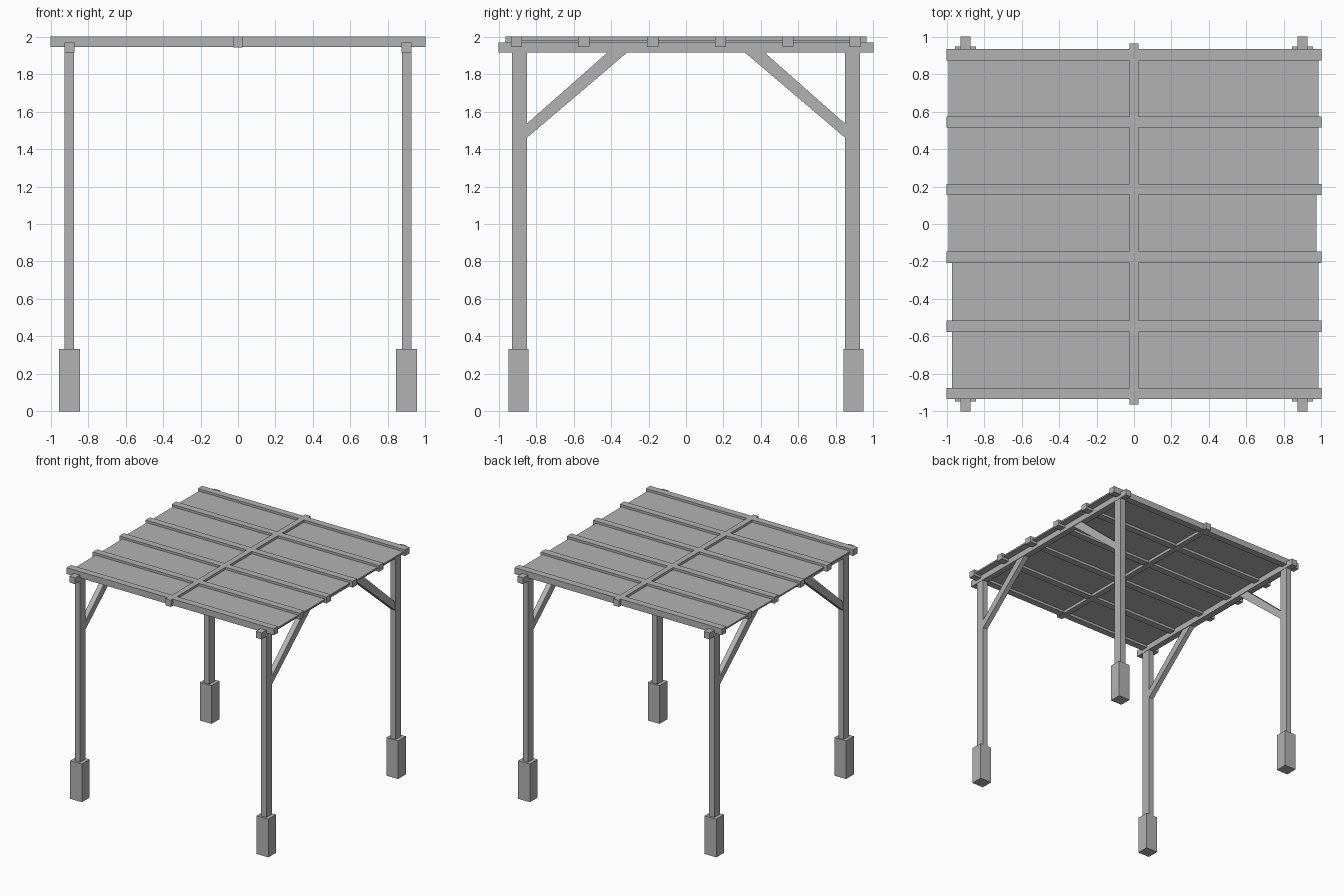
import bpy
import bmesh

default = bpy.data.objects.get("Cube")
if default:
    bpy.data.objects.remove(default, do_unlink=True)

GREY = (0.45, 0.45, 0.45, 1)
grey = bpy.data.materials.new("plain grey")
grey.use_nodes = True
grey.diffuse_color = GREY
grey.node_tree.nodes["Principled BSDF"].inputs["Base Color"].default_value = GREY


def finish(name, bm):
    bmesh.ops.recalc_face_normals(bm, faces=bm.faces)
    mesh = bpy.data.meshes.new(name)
    bm.to_mesh(mesh)
    bm.free()
    mesh.materials.append(grey)
    obj = bpy.data.objects.new(name, mesh)
    bpy.context.collection.objects.link(obj)


def box(name, xs, ys, zs):
    """Box spanning the given (low, high) range on each axis."""
    bm = bmesh.new()
    bmesh.ops.create_cube(bm, size=1)
    for v in bm.verts:
        v.co = [r[0] if c < 0 else r[1] for c, r in zip(v.co, (xs, ys, zs))]
    finish(name, bm)


def around(centre, width):
    return (centre - width / 2, centre + width / 2)


def brace(name, x, side):
    """Diagonal strut with ends cut flush to the post and the beam."""
    profile = [(0.85, 1.46), (0.85, 1.535), (0.42, 1.915), (0.315, 1.915)]
    bm = bmesh.new()
    face = bm.faces.new([bm.verts.new((x - 0.022, side * y, z)) for y, z in profile])
    ext = bmesh.ops.extrude_face_region(bm, geom=[face])
    moved = [g for g in ext["geom"] if isinstance(g, bmesh.types.BMVert)]
    bmesh.ops.translate(bm, verts=moved, vec=(0.044, 0, 0))
    finish(name, bm)


# Legs with footings and braces, and the side beams they carry
for sx, x_name in ((-1, "right"), (1, "left")):
    x = sx * 0.9
    for sy, y_name in ((-1, "front"), (1, "back")):
        label = y_name + "_" + x_name
        box(label + "_footing", around(x, 0.112), around(sy * 0.895, 0.106), (0, 0.333))
        box(label + "_post", around(x, 0.05), around(sy * 0.89, 0.08), (0.333, 1.915))
        brace(label + "_brace", x, sy)
    box(x_name + "_side_beam", around(x, 0.055), (-1, 1), (1.915, 1.97))

# Roof battens across and the centre purlin
battens = [-0.905, -0.546, -0.178, 0.184, 0.545, 0.904]
for i, y in enumerate(battens):
    box(f"roof_batten_{i + 1}", (-1, 1), around(y, 0.06), (1.945, 2))
box("centre_purlin", around(0, 0.05), (-0.963, 0.963), (1.942, 2))

# Roof panels between the battens, with slightly uneven outer edges
right_edges = [-0.972, -0.972, -0.99, -0.99, -0.99]
left_edges = [0.986, 0.986, 0.975, 0.986, 0.986]
for i in range(len(battens) - 1):
    ys = (battens[i], battens[i + 1])
    box(f"right_roof_panel_{i + 1}", (right_edges[i], 0), ys, (1.967, 1.98))
    box(f"left_roof_panel_{i + 1}", (0, left_edges[i]), ys, (1.967, 1.98))
